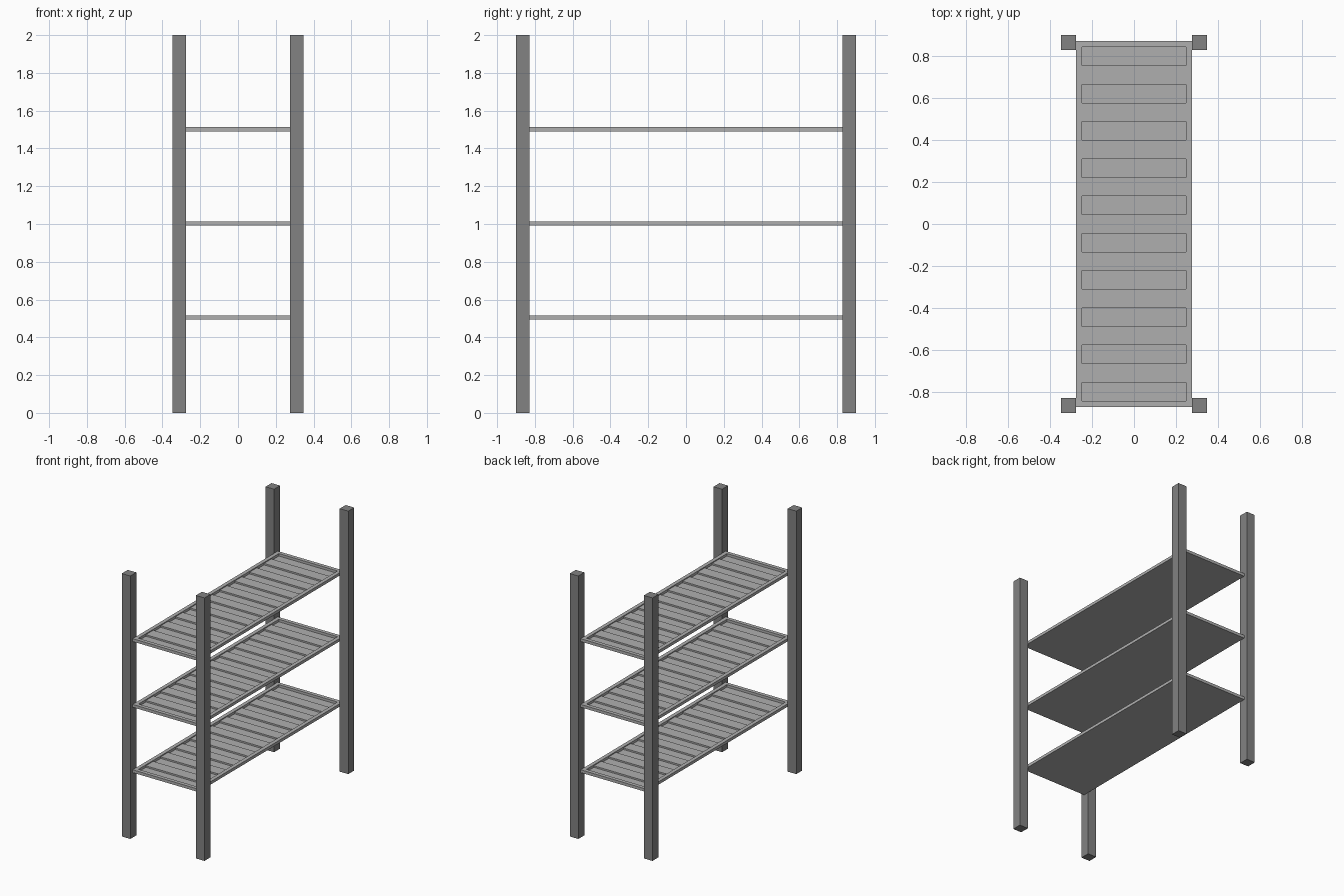
import bpy, bmesh
from mathutils import Vector

if "Cube" in bpy.data.objects:
    bpy.data.objects.remove(bpy.data.objects["Cube"])

HX, HY = 0.276, 0.872      # shelf half size
IX, IY = 0.247, 0.843      # half size inside the rim
Z0, FLOOR, SLAT, RIM = -0.006, -0.003, 0.009, 0.016  # heights about shelf level


def material(name, grey):
    mat = bpy.data.materials.new(name)
    mat.diffuse_color = (grey, grey, grey, 1)
    mat.use_nodes = True
    mat.node_tree.nodes["Principled BSDF"].inputs["Base Color"].default_value = mat.diffuse_color
    return mat


def box(bm, lo, hi):
    lo, hi = Vector(lo), Vector(hi)
    verts = bmesh.ops.create_cube(bm, size=1)["verts"]
    for v in verts:
        v.co = Vector([lo[i] + (v.co[i] + 0.5) * (hi[i] - lo[i]) for i in range(3)])
    return list({f for v in verts for f in v.link_faces})


def finish(bm, name, mat):
    bm.normal_update()
    mesh = bpy.data.meshes.new(name)
    bm.to_mesh(mesh)
    bm.free()
    mesh.materials.append(mat)
    obj = bpy.data.objects.new(name, mesh)
    bpy.context.collection.objects.link(obj)
    return obj


dark = material("dark_metal", 0.225)
mid = material("shelf_metal", 0.43)

# four square corner posts
for sx, side in ((-1, "left"), (1, "right")):
    for sy, end in ((-1, "front"), (1, "back")):
        bm = bmesh.new()
        xs, ys = sorted((sx * 0.276, sx * 0.348)), sorted((sy * 0.828, sy * 0.9))
        box(bm, (xs[0], ys[0], 0), (xs[1], ys[1], 2))
        finish(bm, f"{end}_{side}_post", dark)

# shelf tray with a raised rim and crosswise slats
bm = bmesh.new()
faces = box(bm, (-HX, -HY, Z0), (HX, HY, RIM))
bm.normal_update()
top = max(faces, key=lambda f: f.calc_center_median().z)
bmesh.ops.inset_region(bm, faces=[top], thickness=HX - IX, use_even_offset=True)
ret = bmesh.ops.extrude_discrete_faces(bm, faces=[top])
for v in ret["faces"][0].verts:
    v.co.z = FLOOR
pitch = 2 * IY / 19
for i in range(1, 19, 2):
    y = -IY + i * pitch
    faces = box(bm, (-IX, y, FLOOR), (IX, y + pitch, SLAT))
    bm.normal_update()
    # keep only the visible sides of each slat
    hidden = [f for f in faces if f.normal.z < -0.5 or abs(f.normal.x) > 0.5]
    bmesh.ops.delete(bm, geom=hidden, context="FACES_ONLY")
shelf = finish(bm, "lower_shelf", mid)
shelf.location.z = 0.5

# upper shelves share the same shape
for name, z in (("middle_shelf", 0.997), ("upper_shelf", 1.497)):
    obj = bpy.data.objects.new(name, shelf.data)
    obj.location.z = z
    bpy.context.collection.objects.link(obj)
